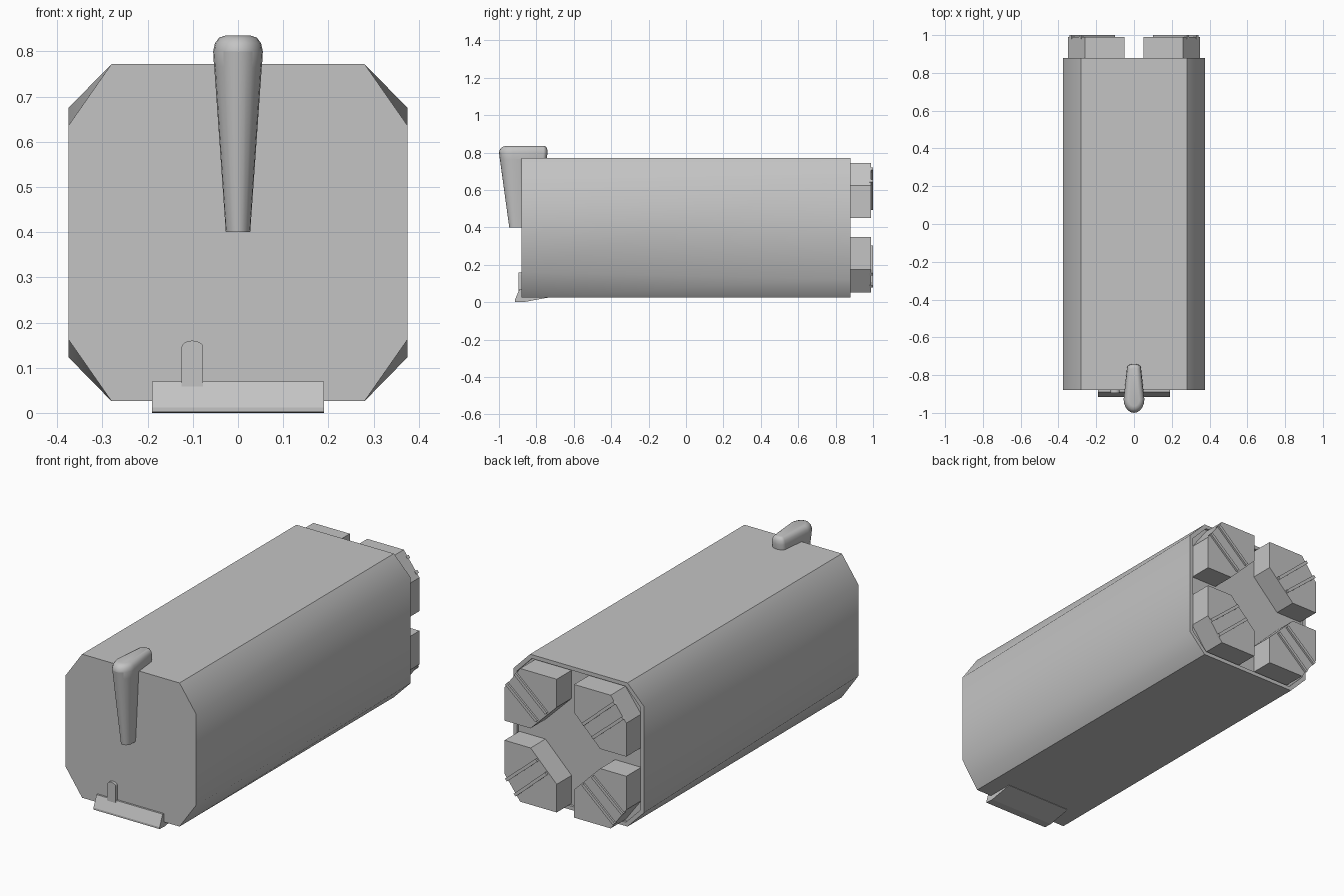
import bpy
import bmesh
import math
from mathutils import Vector

cube = bpy.data.objects.get("Cube")
if cube:
    bpy.data.objects.remove(cube, do_unlink=True)

grey = bpy.data.materials.new("plain grey")
grey.use_nodes = True
colour = (0.55, 0.55, 0.55, 1)
grey.diffuse_color = colour
grey.node_tree.nodes["Principled BSDF"].inputs["Base Color"].default_value = colour

MID = 0.399  # height of the long axis


def loft(name, rings, smooth=None):
    """Skin a list of equal-length point rings and cap both ends."""
    bm = bmesh.new()
    rows = [[bm.verts.new(p) for p in ring] for ring in rings]
    n = len(rows[0])
    for a, b in zip(rows, rows[1:]):
        for i in range(n):
            j = (i + 1) % n
            bm.faces.new((a[i], a[j], b[j], b[i]))
    bm.faces.new(rows[0])
    bm.faces.new(rows[-1])
    bmesh.ops.recalc_face_normals(bm, faces=bm.faces)
    mesh = bpy.data.meshes.new(name)
    bm.to_mesh(mesh)
    bm.free()
    mesh.materials.append(grey)
    obj = bpy.data.objects.new(name, mesh)
    bpy.context.collection.objects.link(obj)
    if smooth:
        bpy.ops.object.select_all(action='DESELECT')
        obj.select_set(True)
        bpy.context.view_layer.objects.active = obj
        bpy.ops.object.shade_smooth_by_angle(angle=math.radians(smooth))
    return obj


def extrude_y(name, profile, y0, y1, smooth=None):
    return loft(name, [[(x, y, z) for x, z in profile] for y in (y0, y1)], smooth)


def extrude_x(name, profile, x0, x1):
    return loft(name, [[(x, y, z) for y, z in profile] for x in (x0, x1)])


def octagon(y, corner, inset=0.0):
    """Eight-sided section; corner is the half height of the side face."""
    w, h, t = 0.375 - inset, 0.373 - inset, 0.28 - inset * 0.5
    c = corner - inset * 0.5
    quarter = [(w, c), (t, h)]
    pts = quarter + [(-x, z) for x, z in reversed(quarter)]
    pts += [(-x, -z) for x, z in pts]
    return [(x, y, MID + z) for x, z in pts]


# Long body with a shallow recess in the back end
loft("body", [octagon(-0.88, 0.237), octagon(0.88, 0.276),
              octagon(0.88, 0.276, 0.02), octagon(0.868, 0.276, 0.02)], 45)

# Four back blocks, each with two raised radial ribs
block = [(0.05, 0.346), (0.05, 0.2), (0.2, 0.051), (0.35, 0.051),
         (0.35, 0.225), (0.26, 0.346)]
ribs = [((0.105, 0.156), (0.285, 0.315)), ((0.16, 0.101), (0.335, 0.25))]
for sx, side in ((1, "left"), (-1, "right")):
    for sz, level in ((1, "upper"), (-1, "lower")):
        def place(pts):
            return [(sx * x, MID + sz * z) for x, z in pts]
        extrude_y(f"{level}_{side}_block", place(block), 0.86, 0.99)
        for k, (p, q) in enumerate(ribs):
            p, q = Vector(p), Vector(q)
            d = (q - p).normalized() * 0.008
            off = Vector((-d.y, d.x))
            strip = [p + off, p - off, q - off, q + off]
            extrude_y(f"{level}_{side}_rib_{k + 1}", place(strip), 0.98, 1.0)


def teardrop(z, half, front, back, tail):
    """Rounded front tapering to a narrower rounded tail."""
    n = 10
    nose = min(half * 1.3, (back - front) * 0.6)
    end = min(tail * 0.6, (back - front) * 0.3)
    pts = []
    for i in range(n + 1):
        a = math.pi * i / n
        pts.append((half * math.cos(a), front + nose - nose * math.sin(a), z))
    for i in range(n + 1):
        a = math.pi * i / n
        pts.append((-tail * math.cos(a), back - end + end * math.sin(a), z))
    return pts


# Front lever: tapered stem and rounded head reaching back over the body
loft("lever_stem", [teardrop(0.4, 0.027, -0.945, -0.86, 0.027),
                    teardrop(0.8, 0.055, -1.0, -0.86, 0.05)], 40)
loft("lever_head", [teardrop(z, w, f, b, t) for z, w, f, b, t in (
    (0.765, 0.053, -0.995, -0.745, 0.036), (0.8, 0.055, -1.0, -0.74, 0.037),
    (0.818, 0.051, -0.994, -0.742, 0.034), (0.83, 0.042, -0.982, -0.748, 0.027),
    (0.835, 0.028, -0.966, -0.757, 0.018))], 50)

# Bottom catch: wedge bar with an underside plate
extrude_x("catch_bar", [(-0.915, 0.002), (-0.915, 0.012), (-0.89, 0.07), (-0.87, 0.07),
                        (-0.74, 0.03), (-0.74, 0.024), (-0.87, 0.0)], -0.19, 0.19)

# Upright tab with a rounded top
arc = [math.pi * i / 8 for i in range(9)]
tab = [(-0.101 + 0.024 * math.cos(a), 0.145 + 0.015 * math.sin(a)) for a in arc]
extrude_y("catch_tab", tab + [(-0.125, 0.04), (-0.077, 0.04)], -0.895, -0.87, 40)
